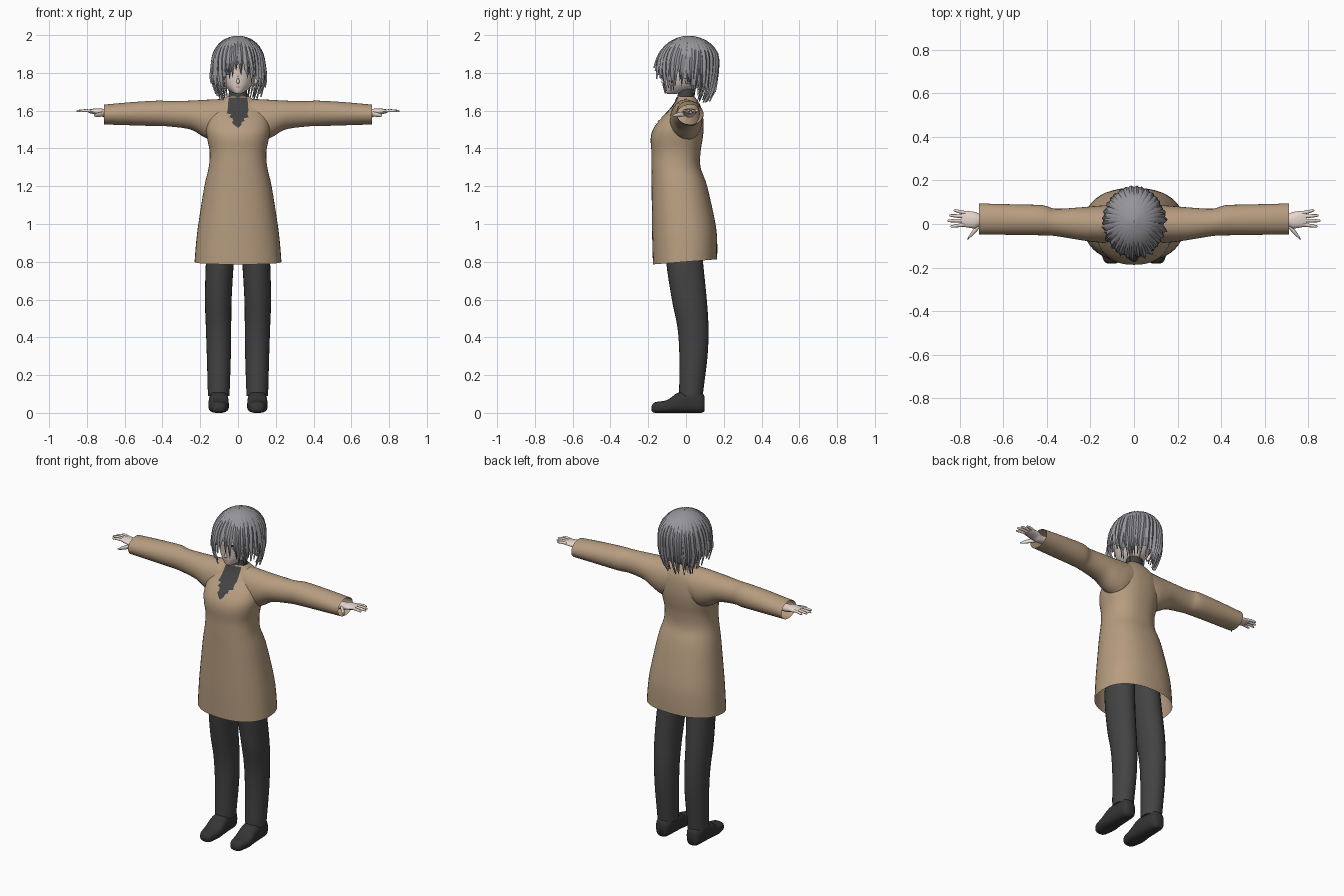
import bpy
import math
import random
from mathutils import Vector
from mathutils.bvhtree import BVHTree

random.seed(7)
cube = bpy.data.objects.get("Cube")
if cube:
    bpy.data.objects.remove(cube)


def material(name, *rgb):
    mat = bpy.data.materials.new(name)
    mat.use_nodes = True
    mat.diffuse_color = (*rgb, 1)
    mat.node_tree.nodes["Principled BSDF"].inputs["Base Color"].default_value = (*rgb, 1)
    return mat


TAN = material("tan cloth", .47, .335, .215)
CHARCOAL = material("charcoal cloth", .056, .056, .057)
LEATHER = material("dark leather", .035, .035, .036)
HAIR = material("grey hair", .3, .3, .325)
SKIN = material("pale skin", .79, .67, .61)
WHITE = material("eye white", .8, .8, .8)
IRIS = material("iris grey", .16, .17, .2)
LASH = material("lash black", .02, .02, .022)
LIP = material("lip pink", .55, .28, .25)


def build(name, verts, faces, mat, mirror=False):
    """Make a smooth-shaded object, optionally mirrored across x."""
    mesh = bpy.data.meshes.new(name)
    mesh.from_pydata([tuple(v) for v in verts], [], faces)
    mesh.update()
    mesh.materials.append(mat)
    ob = bpy.data.objects.new(name, mesh)
    bpy.context.collection.objects.link(ob)
    bpy.ops.object.select_all(action='DESELECT')
    ob.select_set(True)
    bpy.context.view_layer.objects.active = ob
    bpy.ops.object.shade_smooth_by_angle(angle=math.radians(55))
    if mirror:
        ob.modifiers.new("Mirror", 'MIRROR').use_mirror_merge = False
    return ob


def spline(rows, steps):
    """Catmull-Rom resampling of rows of numbers."""
    out = []
    for i in range(len(rows) - 1):
        a, b, c, d = (rows[min(max(i + k, 0), len(rows) - 1)] for k in (-1, 0, 1, 2))
        for s in range(steps):
            t = s / steps
            out.append([q + t / 2 * (r - p + t * (2 * p - 5 * q + 4 * r - e
                        + t * (3 * (q - r) + e - p))) for p, q, r, e in zip(a, b, c, d)])
    return out + [list(rows[-1])]


def loft(name, rows, axis, mat, mirror=False, caps=True, n=28, power=2.0, steps=4):
    """Skin superellipse rings; a row is (position, low a, high a, low b, high b)."""
    rings = spline(rows, steps)
    verts, faces = [], []
    for t, a0, a1, b0, b1 in rings:
        for k in range(n):
            ang = math.tau * k / n
            c, s = math.cos(ang), math.sin(ang)
            a = (a0 + a1) / 2 + (a1 - a0) / 2 * math.copysign(abs(c) ** (2 / power), c)
            b = (b0 + b1) / 2 + (b1 - b0) / 2 * math.copysign(abs(s) ** (2 / power), s)
            verts.append({'x': (t, a, b), 'y': (a, t, b), 'z': (a, b, t)}[axis])
    last = len(rings) - 1
    for j in range(last):
        for k in range(n):
            m = (k + 1) % n
            faces.append((j * n + k, j * n + m, j * n + n + m, j * n + n + k))
    if caps:
        faces.append(tuple(reversed(range(n))))
        faces.append(tuple(range(last * n, last * n + n)))
    if axis == 'y':
        faces = [f[::-1] for f in faces]
    return build(name, verts, faces, mat, mirror)


def tube(name, path, mat):
    """Mirrored limb along x from points (x, y, z, radius)."""
    rows = [(x, y - r, y + r, z - r, z + r) for x, y, z, r in path]
    return loft(name, rows, 'x', mat, mirror=True, n=10, steps=3)


def plate(name, rows, target, mat, lift=.003, mirror=False, cols=8):
    """Thin sheet laid on the front of a target; a row is (z, left x, right x)."""
    tree = BVHTree.FromPolygons([v.co for v in target.data.vertices],
                                [tuple(p.vertices) for p in target.data.polygons])
    fine = []
    for p, q in zip(rows, rows[1:]):
        fine += [[u + (v - u) * s / 3 for u, v in zip(p, q)] for s in range(3)]
    fine.append(rows[-1])
    verts, faces = [], []
    for z, x0, x1 in fine:
        for k in range(cols + 1):
            x = x0 + (x1 - x0) * k / cols
            hit = tree.ray_cast(Vector((x, -1, z)), Vector((0, 1, 0)))[0]
            verts.append((x, (hit.y if hit else 0) - lift, z))
    w = cols + 1
    for j in range(len(fine) - 1):
        faces += [(j * w + k, j * w + w + k, j * w + w + k + 1, j * w + k + 1)
                  for k in range(cols)]
    return build(name, verts, faces, mat, mirror)


def upright(rows):
    """Expand (z, half width, front y, back y) into loft rows."""
    return [(z, -w, w, f, b) for z, w, f, b in rows]


# Coat body with a tilted open hem
coat = loft("coat_body", upright([
    (.8, .23, -.175, .165), (.9, .222, -.178, .165), (1, .21, -.18, .155),
    (1.2, .178, -.182, .112), (1.3, .155, -.183, .077), (1.38, .15, -.183, .077),
    (1.45, .163, -.187, .088), (1.5, .17, -.175, .093), (1.55, .165, -.14, .092),
    (1.6, .15, -.09, .085), (1.64, .105, -.058, .07), (1.675, .06, -.045, .045)]),
    'z', TAN, caps=False, n=48, power=2.3)
for v in coat.data.vertices:
    v.co.z += .08 * v.co.y * max(0, 1 - (v.co.z - .8) / .4)

# Sleeves, open at the cuff
loft("sleeves", [
    (.07, -.08, .084, 1.46, 1.662), (.12, -.086, .086, 1.44, 1.66),
    (.18, -.083, .082, 1.46, 1.657), (.25, -.073, .076, 1.5, 1.653),
    (.36, -.055, .07, 1.516, 1.65), (.42, -.052, .086, 1.518, 1.653),
    (.55, -.05, .09, 1.522, 1.646), (.71, -.047, .094, 1.527, 1.632)],
    'x', TAN, mirror=True, caps=False, n=32)

# Dark neck and ragged shirt front
loft("shirt_neck", upright([(1.58, .06, -.06, .05), (1.64, .054, -.052, .045),
                            (1.68, .05, -.045, .045), (1.72, .046, -.035, .045)]), 'z', CHARCOAL)
plate("shirt_front", [
    (1.67, -.05, .05), (1.6, -.055, .055), (1.585, -.06, .05), (1.582, -.036, .05),
    (1.565, -.046, .056), (1.56, -.03, .032), (1.545, -.024, .034), (1.54, -.034, .02),
    (1.525, -.02, .018), (1.51, -.003, .004)], coat, CHARCOAL, lift=.005)

# Trousers and shoes
loft("trouser_legs", [
    (.09, .046, .158, -.034, .09), (.12, .044, .16, -.036, .092), (.3, .038, .165, -.035, .114),
    (.45, .036, .17, -.045, .119), (.6, .034, .175, -.075, .11), (.8, .022, .17, -.105, .09),
    (.95, .01, .16, -.11, .08)], 'z', CHARCOAL, mirror=True)
loft("shoes", [
    (-.182, .085, .12, .012, .035), (-.165, .064, .14, 0, .056), (-.1, .049, .156, 0, .068),
    (-.04, .05, .155, 0, .108), (.04, .054, .152, 0, .12), (.08, .062, .145, 0, .11),
    (.097, .075, .132, .008, .09)], 'y', LEATHER, mirror=True, power=2.7)

# Hands
loft("palms", [
    (.62, -.005, .045, 1.566, 1.606), (.7, -.01, .046, 1.563, 1.608),
    (.73, -.02, .055, 1.575, 1.612), (.77, -.015, .06, 1.583, 1.61),
    (.79, -.011, .057, 1.588, 1.606)], 'x', SKIN, mirror=True, n=16)
for finger, y, tip in (("little", .051, .828), ("ring", .034, .847),
                       ("middle", .016, .856), ("index", -.003, .842)):
    spread = (y - .02) * .35
    tube(finger + "_fingers", [(.77, y, 1.598, .008), ((.77 + tip) / 2, y + spread / 2, 1.6, .008),
                               (tip - .008, y + spread, 1.598, .006),
                               (tip, y + spread, 1.597, .002)], SKIN)
tube("thumbs", [(.7, .002, 1.585, .013), (.73, -.03, 1.58, .013),
                (.752, -.055, 1.576, .009), (.763, -.07, 1.574, .003)], SKIN)

# Head, nose and ears
head = loft("head", upright([
    (1.688, .012, -.098, -.06), (1.696, .03, -.107, -.01), (1.715, .055, -.113, .05),
    (1.74, .076, -.117, .08), (1.78, .093, -.121, .11), (1.84, .105, -.127, .13),
    (1.9, .1, -.115, .13), (1.95, .07, -.07, .1), (1.965, .03, -.03, .05)]), 'z', SKIN, n=36)
loft("nose", upright([(1.742, .003, -.118, -.1), (1.75, .009, -.131, -.1),
                      (1.775, .005, -.124, -.1), (1.8, .002, -.12, -.1)]), 'z', SKIN, n=10)
loft("ears", [(1.74, .085, .095, .0, .015), (1.76, .085, .108, -.005, .03),
              (1.79, .085, .118, -.005, .042), (1.81, .085, .105, .005, .035)],
     'z', SKIN, mirror=True, n=12)

# Painted face
plate("eye_whites", [(1.824, .045, .065), (1.81, .034, .074), (1.79, .04, .068)],
      head, WHITE, .002, True)
plate("irises", [(1.825, .048, .062), (1.808, .042, .066), (1.79, .049, .06)],
      head, IRIS, .004, True)
plate("lashes", [(1.832, .042, .066), (1.822, .032, .077)], head, LASH, .005, True)
plate("mouth", [(1.727, -.013, .013), (1.723, -.009, .009)], head, LIP, .002)

# Hair volume, shared by the cap and the locks
PROFILE = [(1.63, .09, -.1, .105), (1.7, .118, -.13, .145), (1.77, .14, -.148, .162),
           (1.84, .138, -.152, .17), (1.9, .128, -.138, .165), (1.95, .1, -.1, .132),
           (1.98, .064, -.056, .088), (1.993, .028, -.018, .046), (1.996, .008, .002, .02)]
SHELL = spline(PROFILE, 6)


def hair_point(ang, z, lift):
    """Point on the hair volume; angle zero faces the front."""
    for p, q in zip(SHELL, SHELL[1:]):
        if z <= q[0] or q is SHELL[-1]:
            t = (z - p[0]) / (q[0] - p[0])
            w, f, b = (u + (v - u) * t for u, v in zip(p[1:], q[1:]))
            break
    return Vector(((w + lift) * math.sin(ang),
                   (f + b) / 2 - ((b - f) / 2 + lift) * math.cos(ang), z))


# Cap over the skull, cut away around the face
cap = [(z, w - .006, f + .006, b - .006) for z, w, f, b in PROFILE if z > 1.65]
hair_cap = loft("hair_cap", upright(cap), 'z', HAIR, n=40)
keep = [tuple(p.vertices) for p in hair_cap.data.polygons
        if p.center.z > 1.86 - .13 * min(1, max(0, (p.center.y + .09) / .13)) and len(p.vertices) < 5]
points = [v.co.copy() for v in hair_cap.data.vertices]
bpy.data.objects.remove(hair_cap)
build("hair_cap", points, keep, HAIR)


def tip_height(ang):
    """Ragged lock ends: short fringe, long sides, longest nape."""
    a = abs(ang)
    if a < .5:
        return random.uniform(1.765, 1.83)
    if a < 1.1:
        return random.uniform(1.685, 1.75)
    if a < 1.6:
        return random.uniform(1.72, 1.77)
    return random.uniform(1.64, 1.7)


# Tapered, ridged locks in two layers
def hair_locks(name, count, lift, half):
    verts, faces, steps = [], [], 12
    for i in range(count):
        ang = (i + random.uniform(.3, .7)) / count * math.tau - math.pi
        tip, drift = tip_height(ang), random.uniform(-.16, .16)
        flare = random.choice((0, 0, .006, .014))
        base = len(verts)
        for j in range(steps + 1):
            s = j / steps
            z = 1.994 + (tip - 1.994) * s ** 1.5
            wide = half * (1 - s ** 3) * (.75 + .5 * s)
            out = lift + flare * s ** 4
            for side, ridge in ((-1, -.004), (0, .004), (1, -.004)):
                verts.append(hair_point(ang + drift * s * s + side * wide, z, out + ridge * min(1, 3 * s)))
        for j in range(steps):
            for k in (0, 1):
                a = base + j * 3 + k
                faces.append((a, a + 3, a + 4, a + 1))
    build(name, verts, faces, HAIR)


hair_locks("inner_hair_locks", 38, -.004, .13)
hair_locks("outer_hair_locks", 34, .003, .12)
